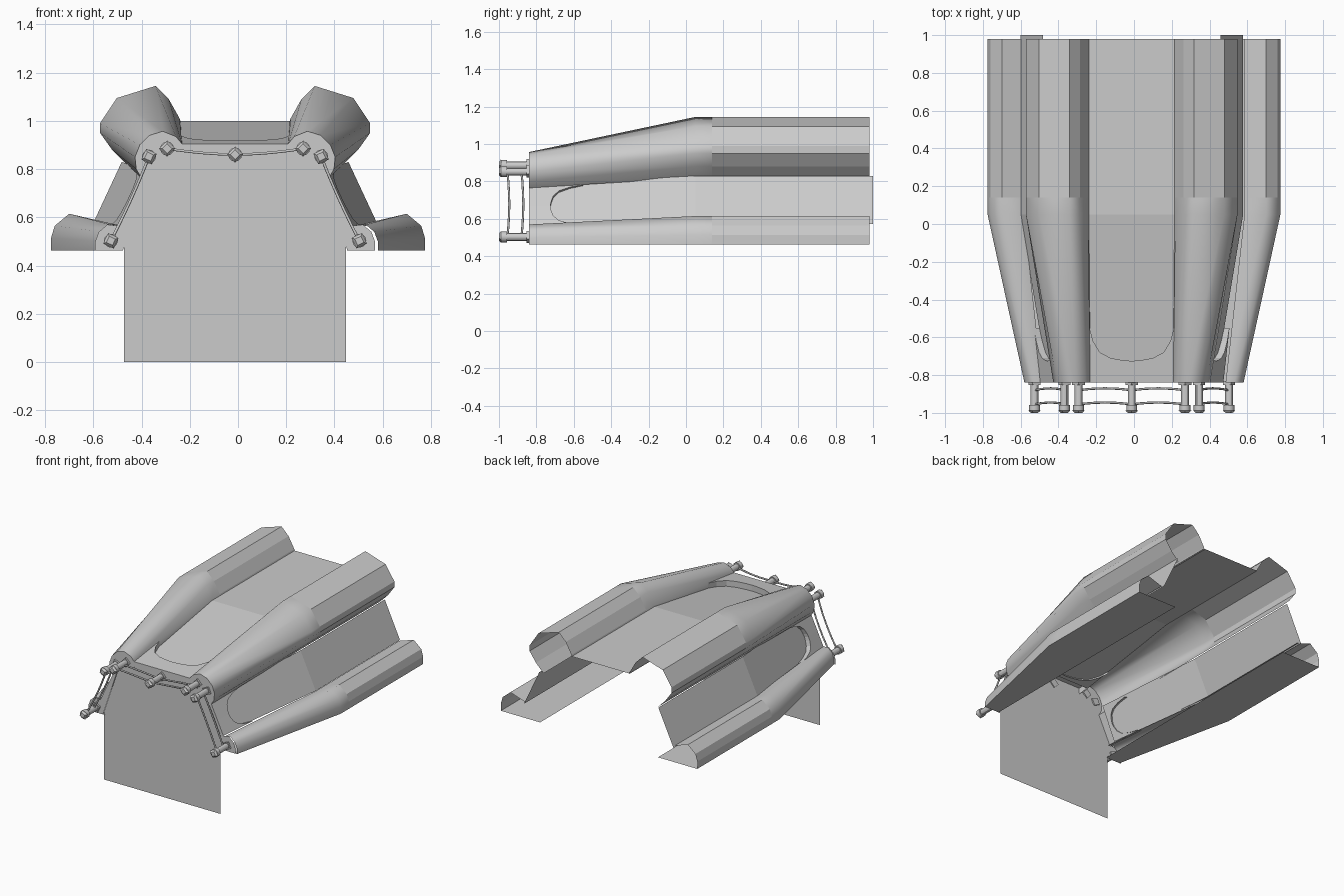
import bpy, bmesh, math
from mathutils import Vector

if "Cube" in bpy.data.objects:
    bpy.data.objects.remove(bpy.data.objects["Cube"])

CX = -0.012                      # centre line of the hull
Y_FRONT, Y_BEND, Y_FLAT, Y_REAR = -0.84, 0.05, 0.14, 0.98


def make(name, verts, faces, smooth=lambda f: False):
    bm = bmesh.new()
    vs = [bm.verts.new(v) for v in verts]
    for f in faces:
        bm.faces.new([vs[i] for i in f])
    bmesh.ops.recalc_face_normals(bm, faces=bm.faces)
    for f in bm.faces:
        f.smooth = smooth(f)
    me = bpy.data.meshes.new(name)
    bm.to_mesh(me)
    bm.free()
    ob = bpy.data.objects.new(name, me)
    bpy.context.collection.objects.link(ob)
    return ob


def grid(name, rows, smooth=lambda f: False):
    n = len(rows[0])
    faces = [(r * n + i, r * n + i + 1, (r + 1) * n + i + 1, (r + 1) * n + i)
             for r in range(len(rows) - 1) for i in range(n - 1)]
    return make(name, [v for r in rows for v in r], faces, smooth)


def row(profile, y, side, cx):
    return [(side * x + cx, y, z) for x, z in profile]


def lerp(a, b, t):
    return tuple(p + (q - p) * t for p, q in zip(a, b))


# Half profiles (x, z), front and rear
tube_f = [(0.22, 0.86), (0.22, 0.905), (0.245, 0.935), (0.30, 0.957), (0.355, 0.94),
          (0.395, 0.90), (0.415, 0.85), (0.41, 0.80), (0.39, 0.765)]
tube_r = [(0.225, 0.995), (0.23, 1.01), (0.275, 1.09), (0.33, 1.145), (0.49, 1.095),
          (0.56, 0.99), (0.56, 0.95), (0.51, 0.88), (0.45, 0.82)]
flap_f = [(0.485, 0.565), (0.53, 0.57), (0.565, 0.54), (0.58, 0.50), (0.58, 0.463), (0.465, 0.463)]
flap_r = [(0.585, 0.577), (0.70, 0.615), (0.76, 0.565), (0.775, 0.515), (0.775, 0.463), (0.465, 0.463)]
opening = [(0, 0.855), (0.28, 0.87), (0.345, 0.82), (0.46, 0.48)]

# U-shaped recess edge: position across the panel, y
u_edge = [(0, -0.55), (0.04, -0.62), (0.12, -0.68), (0.25, -0.71), (0.4, -0.722), (0.5, -0.725),
          (0.6, -0.722), (0.75, -0.71), (0.88, -0.68), (0.96, -0.62), (1, -0.55)]


def lip(name, a_f, a_r, b_f, b_r, inset):
    """Raised front lip with a U cut-out and a wall down to the recessed panel."""
    def at(t, y):
        k = (y - Y_FRONT) / (Y_BEND - Y_FRONT)
        x, z = lerp(lerp(a_f, a_r, k), lerp(b_f, b_r, k), t)
        return Vector((x, y, z))
    front = [at(t, Y_FRONT) for t, y in u_edge]
    edge = [at(t, y) for t, y in u_edge]
    wall = [p + Vector(inset) for p in edge]
    grid(name, [front, edge])
    grid(name + "_wall", [edge, wall])


def ms(p, side):
    return (side * p[0] + CX, p[1])


for side, tag in ((1, "right"), (-1, "left")):
    front_smooth = lambda f: f.calc_center_median().y < Y_FLAT
    # Upper shoulder tubes
    grid("upper_tube_" + tag, [row(p, y, side, CX) for p, y in
         ((tube_f, Y_FRONT), (tube_r, Y_BEND), (tube_r, Y_FLAT), (tube_r, Y_REAR))], front_smooth)
    # Lower flaps with flat undersides
    grid("lower_flap_" + tag, [row(p, y, side, 0) for p, y in
         ((flap_f, Y_FRONT), (flap_r, Y_BEND), (flap_r, Y_FLAT), (flap_r, Y_REAR))],
         lambda f: f.calc_center_median().y < Y_FLAT and f.calc_center_median().z > 0.47)
    # Recessed side panels
    side_f, side_r = [(0.355, 0.785), (0.455, 0.55)], [(0.47, 0.83), (0.59, 0.573)]
    grid("side_panel_" + tag, [row(side_f, -0.76, side, CX), row(side_r, Y_BEND, side, CX),
                               row(side_r, 1.0, side, CX)])
    lip("side_lip_" + tag, ms(tube_f[-1], side), ms(tube_r[-1], side),
        ms(flap_f[0], side), ms(flap_r[0], side), (-0.04 * side, 0, -0.015))
    # Front end cap
    outline = [(0, 0.905)] + tube_f[1:] + flap_f + opening[::-1]
    make("front_cap_" + tag, row(outline, Y_FRONT, side, CX), [range(len(outline))])

# Recessed top panel and its lip
grid("top_panel", [[(s * x + CX, y, z) for s in (-1, 1)] for x, y, z in
     ((0.225, -0.76, 0.87), (0.23, Y_BEND, 1.0), (0.23, Y_REAR, 1.0))])
lip("top_lip", ms(tube_f[1], -1), ms(tube_r[1], -1), ms(tube_f[1], 1), ms(tube_r[1], 1), (0, 0, -0.05))

# Flat front plate filling the opening and reaching the floor
half = opening + [(0.46, 0)]
plate = row(half, Y_FRONT + 0.003, 1, CX) + row(half[:0:-1], Y_FRONT + 0.003, -1, CX)
make("front_plate", plate, [range(len(plate))])


# Front bolts: flange, round shaft, collar and faceted head
def rod(name, x, z, y0, y1, r0, r1, sides, turn=0.0):
    bpy.ops.mesh.primitive_cone_add(vertices=sides, radius1=r0, radius2=r1, depth=abs(y1 - y0),
                                    location=(x, (y0 + y1) / 2, z), rotation=(math.pi / 2, turn, 0))
    ob = bpy.context.object
    ob.name = name
    if sides > 4:
        bpy.ops.object.shade_smooth_by_angle()


def bolt(x, z, turn):
    rod("bolt_flange", x, z, -0.83, -0.852, 0.034, 0.034, 4, turn)
    rod("bolt_shaft", x, z, -0.85, -0.96, 0.021, 0.021, 12)
    rod("bolt_head", x, z, -0.957, -0.988, 0.029, 0.029, 12)
    rod("bolt_tip", x, z, -0.988, -1.0, 0.034, 0.02, 4, turn)


# Thin bowed wires between bolts
def wire(a, b, y, bow):
    cu = bpy.data.curves.new("wire", 'CURVE')
    cu.dimensions = '3D'
    cu.bevel_depth = 0.006
    cu.bevel_resolution = 1
    sp = cu.splines.new('POLY')
    sp.points.add(6)
    for i, p in enumerate(sp.points):
        t = i / 6
        k = 4 * t * (1 - t)
        x, z = lerp(a, b, t)
        p.co = (x + bow[0] * k, y + 0.01 * k, z + bow[1] * k, 1)
    ob = bpy.data.objects.new("wire", cu)
    bpy.context.collection.objects.link(ob)


mid = (CX, 0.86)
bolt(*mid, 0)
for s in (1, -1):
    inner, outer, low = (s * 0.282 + CX, 0.885), (s * 0.357 + CX, 0.852), (s * 0.515 + CX, 0.503)
    bolt(*inner, 0)
    bolt(*outer, s * math.radians(20))
    bolt(*low, s * math.radians(20))
    for y in (-0.955, -0.88):
        wire(mid, inner, y, (0, -0.005))
        wire(outer, low, y, (-0.006 * s, 0))
